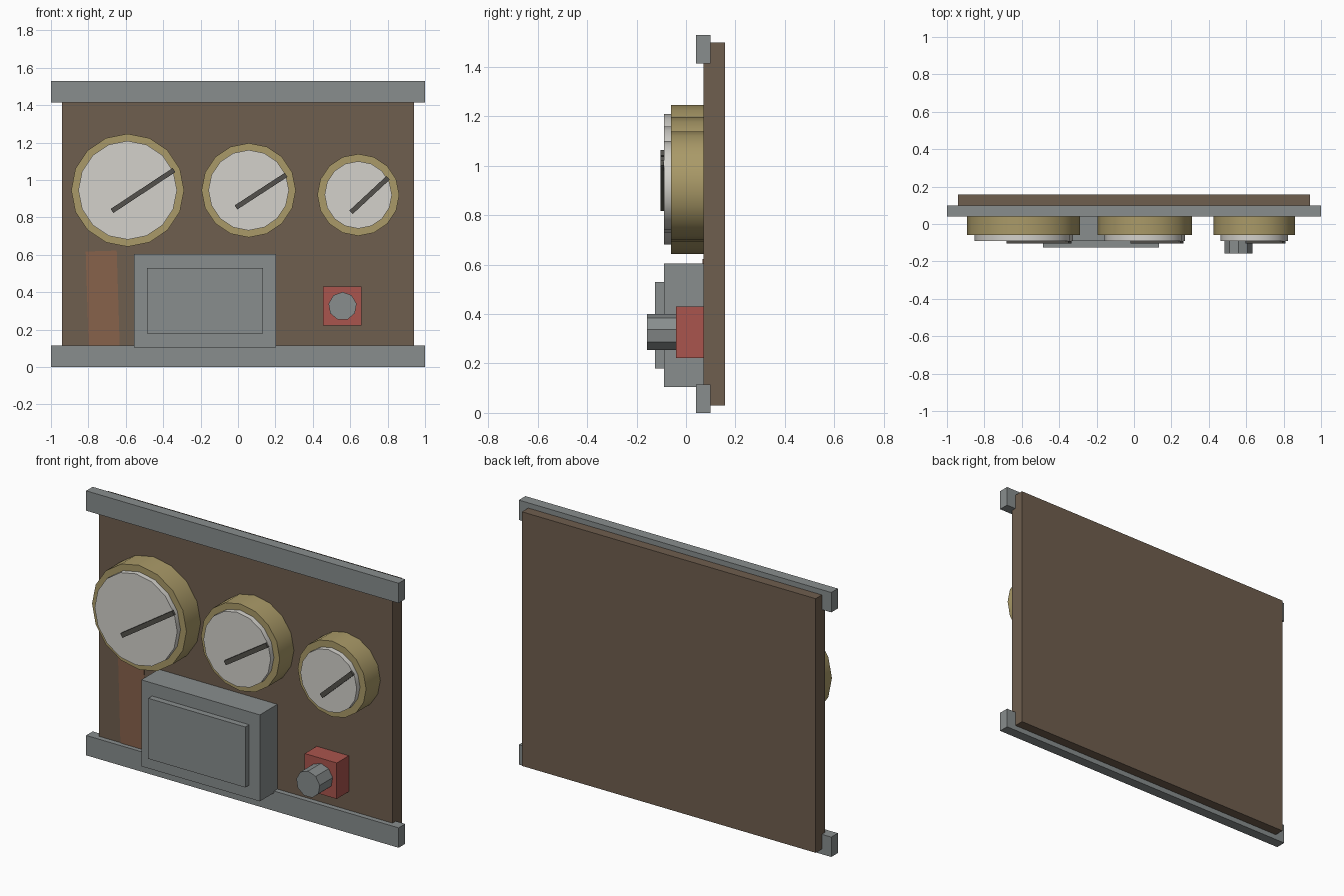
import bpy
from math import atan2, hypot, pi, radians

old = bpy.data.objects.get("Cube")
if old:
    bpy.data.objects.remove(old, do_unlink=True)


def material(name, hex_code):
    """Flat material from an sRGB hex code, stored as linear values."""
    parts = [int(hex_code[i:i + 2], 16) / 255 for i in (0, 2, 4)]
    colour = [c / 12.92 if c < 0.04 else ((c + 0.055) / 1.055) ** 2.4 for c in parts] + [1]
    mat = bpy.data.materials.new(name)
    mat.use_nodes = True
    mat.diffuse_color = colour
    mat.node_tree.nodes["Principled BSDF"].inputs["Base Color"].default_value = colour
    return mat


wood = material("dark wood", "6F5E4E")
steel = material("grey steel", "888D8D")
brass = material("brass", "AA9A68")
ivory = material("ivory", "D3D1CB")
black = material("needle black", "53514C")
red = material("red", "AA554D")
rust = material("rust", "87624B")


def finish(name, mat):
    obj = bpy.context.object
    obj.name = name
    obj.data.materials.append(mat)
    return obj


def box(name, mat, x, y, z, tilt=0):
    """Box from (min, max) spans, optionally tilted in the panel plane."""
    spans = (x, y, z)
    bpy.ops.mesh.primitive_cube_add(size=1, location=[sum(s) / 2 for s in spans])
    obj = finish(name, mat)
    obj.scale = [s[1] - s[0] for s in spans]
    obj.rotation_euler.y = tilt
    return obj


def disc(name, mat, x, z, radius, y, sides=16, turn=0):
    """Cylinder whose axis points out of the panel."""
    bpy.ops.mesh.primitive_cylinder_add(
        vertices=sides, radius=radius, depth=y[1] - y[0],
        location=(x, sum(y) / 2, z), rotation=(pi / 2, turn, 0))
    obj = finish(name, mat)
    bpy.ops.object.shade_smooth_by_angle(angle=radians(30))
    return obj


# Backing board and its two rails
FRONT = 0.07
box("back_board", wood, (-0.94, 0.94), (FRONT, 0.157), (0.03, 1.5))
for name, z in (("bottom_rail", 0), ("top_rail", 1.415)):
    box(name, steel, (-1, 1), (0.04, 0.1), (z, z + 0.115))

# Three gauges: brass housing, ivory face and a needle between two points
gauges = (
    ("large", -0.59, 0.945, 0.302, 0.264, (-0.674, 0.834), (-0.342, 1.053)),
    ("medium", 0.057, 0.945, 0.252, 0.215, (-0.011, 0.853), (0.257, 1.027)),
    ("small", 0.643, 0.92, 0.219, 0.18, (0.604, 0.827), (0.802, 1.011)),
)
for size, x, z, outer, inner, tail, tip in gauges:
    disc(size + "_gauge_housing", brass, x, z, outer, (-0.06, FRONT))
    disc(size + "_gauge_face", ivory, x, z, inner, (-0.09, -0.06))
    dx, dz = tip[0] - tail[0], tip[1] - tail[1]
    mx, mz, half = (tip[0] + tail[0]) / 2, (tip[1] + tail[1]) / 2, hypot(dx, dz) / 2
    box(size + "_gauge_needle", black, (mx - half, mx + half), (-0.104, -0.09),
        (mz - 0.013, mz + 0.013), -atan2(dz, dx))

# Control box with raised cover
box("control_box", steel, (-0.556, 0.203), (-0.09, FRONT), (0.105, 0.605))
box("control_cover", steel, (-0.487, 0.134), (-0.125, -0.09), (0.18, 0.53))

# Red switch with faceted knob
box("switch_base", red, (0.455, 0.66), (-0.04, FRONT), (0.222, 0.43))
disc("switch_knob", steel, 0.559, 0.325, 0.076, (-0.158, -0.04), 9)

# Rust strip lying on the board, slightly tilted
box("rust_strip", rust, (-0.806, -0.64), (0.066, FRONT + 0.01), (0.08, 0.62), radians(-1.8))
